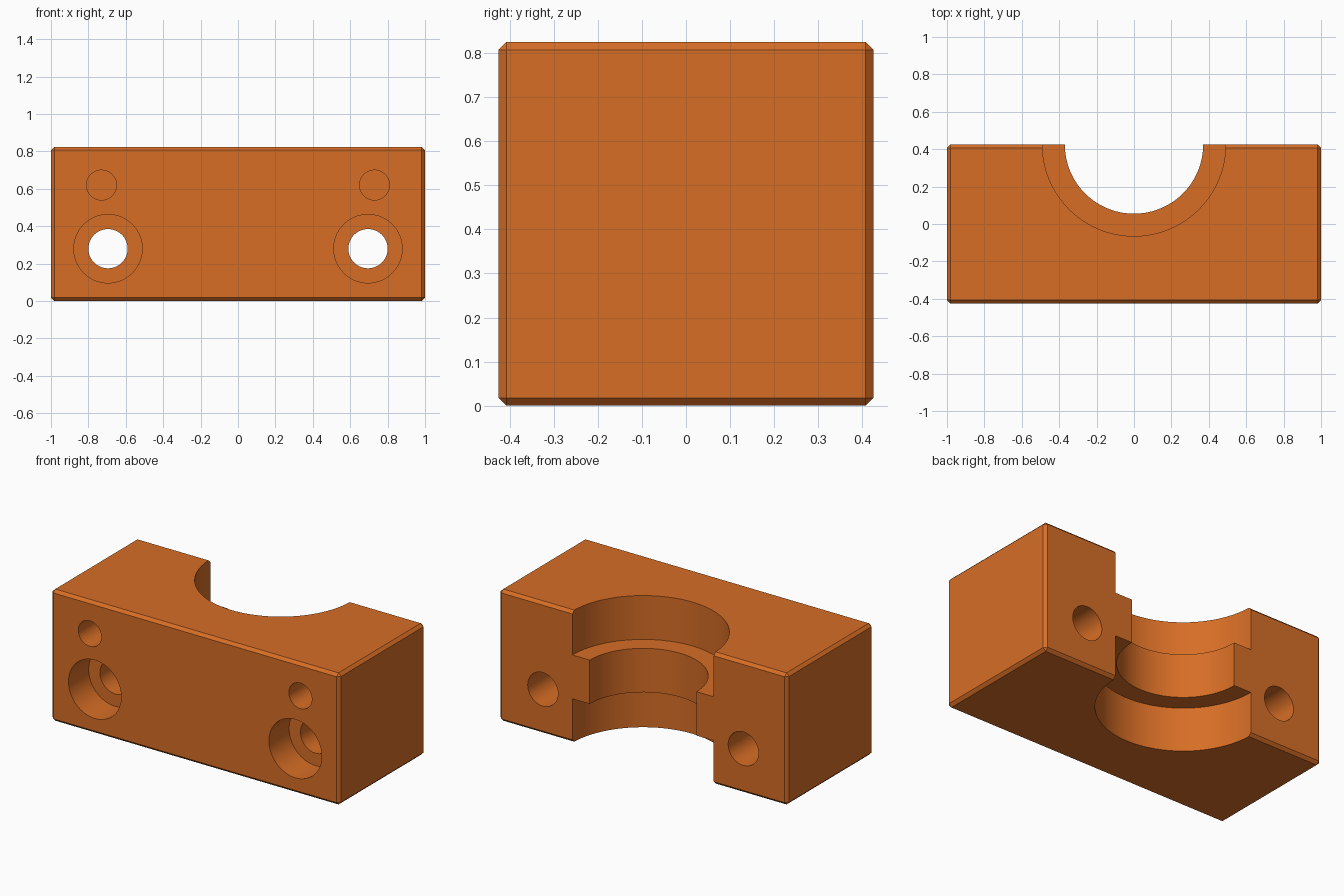
import bpy, bmesh, math

if "Cube" in bpy.data.objects:
    bpy.data.objects.remove(bpy.data.objects["Cube"])

W, D, H = 2.0, 0.85, 0.825
CHAMFER = 0.018
FRONT, BACK = -D / 2, D / 2

orange = bpy.data.materials.new("burnt orange")
orange.diffuse_color = (0.68, 0.155, 0.019, 1.0)
orange.use_nodes = True
orange.node_tree.nodes["Principled BSDF"].inputs["Base Color"].default_value = orange.diffuse_color

# Chamfered block
bpy.ops.mesh.primitive_cube_add(size=1, location=(0, 0, H / 2))
block = bpy.context.object
block.name = "clamp_block"
block.scale = (W, D, H)
bpy.ops.object.transform_apply(location=True, rotation=False, scale=True)
bm = bmesh.new()
bm.from_mesh(block.data)
bmesh.ops.bevel(bm, geom=bm.edges[:], offset=CHAMFER, segments=1,
                affect='EDGES', profile=0.5)
bm.to_mesh(block.data)
bm.free()
block.data.materials.append(orange)


def cut(radius, start, end, axis, segments=64):
    """Cut a round hole between two points along the given axis."""
    mid = [(a + b) / 2 for a, b in zip(start, end)]
    length = math.dist(start, end)
    rot = (math.pi / 2, 0, 0) if axis == 'Y' else (0, 0, 0)
    bpy.ops.mesh.primitive_cylinder_add(vertices=segments, radius=radius,
                                        depth=length, location=mid, rotation=rot)
    cutter = bpy.context.object
    cutter.name = "hole_cutter"
    cutter.hide_render = True
    cutter.data.materials.append(orange)
    bpy.context.view_layer.objects.active = block
    mod = block.modifiers.new("hole", 'BOOLEAN')
    mod.operation = 'DIFFERENCE'
    mod.solver = 'EXACT'
    mod.object = cutter
    bpy.ops.object.modifier_apply(modifier=mod.name)
    bpy.data.objects.remove(cutter, do_unlink=True)


# Half-round saddle in the back, with a narrower rib at mid height
cut(0.37, (0, BACK, -0.2), (0, BACK, H + 0.2), 'Z', 96)
cut(0.49, (0, BACK, 0.55), (0, BACK, H + 0.2), 'Z', 96)
cut(0.49, (0, BACK, -0.2), (0, BACK, 0.275), 'Z', 96)

for side in (-1, 1):
    # Counterbored bolt hole, right through
    x = side * 0.695
    cut(0.183, (x, FRONT - 0.1, 0.28), (x, FRONT + 0.2, 0.28), 'Y')
    cut(0.105, (x, FRONT - 0.1, 0.28), (x, BACK + 0.1, 0.28), 'Y')
    # Blind pin hole
    x = side * 0.73
    cut(0.08, (x, FRONT - 0.1, 0.62), (x, FRONT + 0.42, 0.62), 'Y')

# Smooth bores, crisp edges
bpy.ops.object.select_all(action='DESELECT')
block.select_set(True)
bpy.context.view_layer.objects.active = block
bpy.ops.object.shade_smooth_by_angle(angle=math.radians(30))
